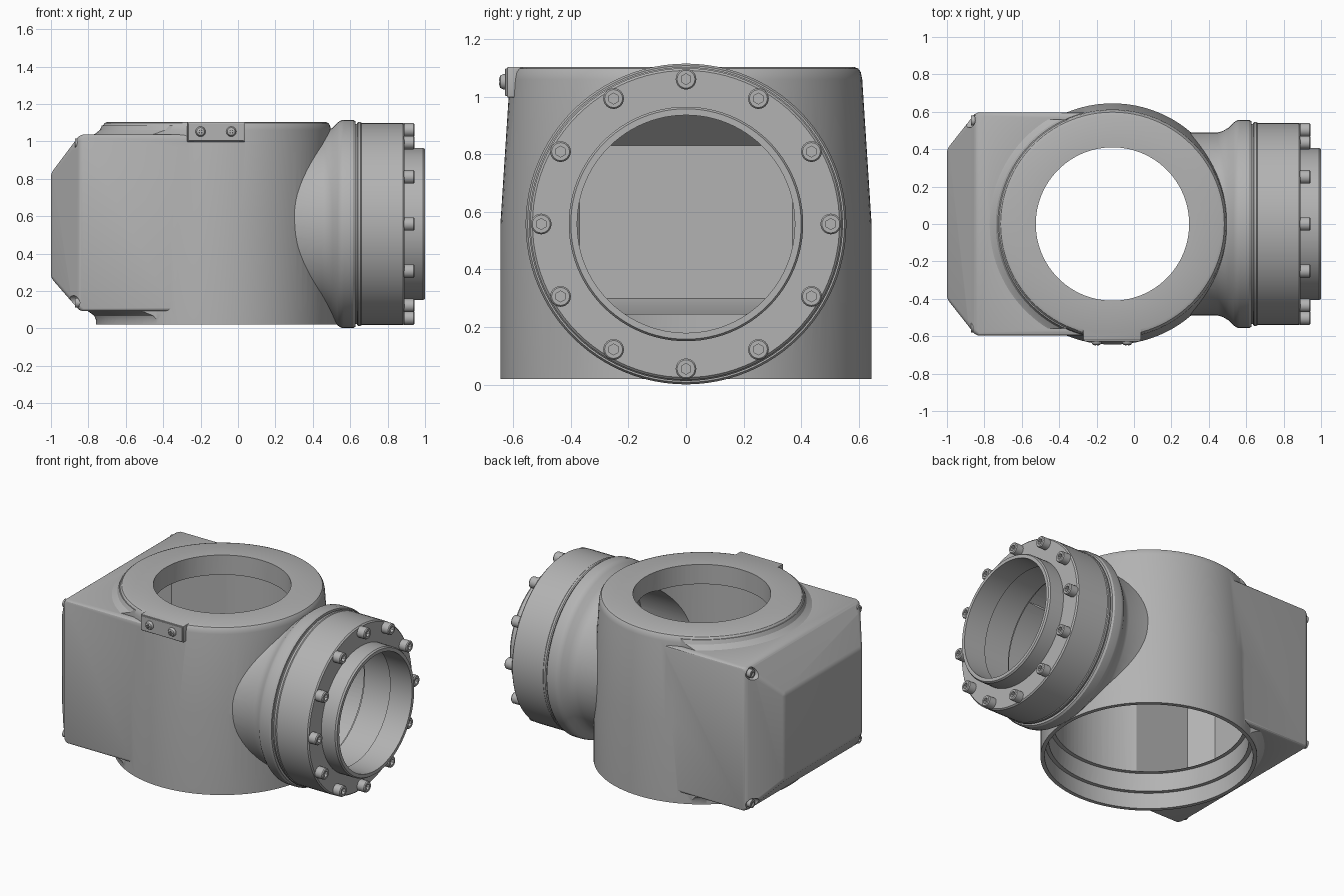
import bpy, bmesh, math
from mathutils import Matrix, Vector

old = bpy.data.objects.get("Cube")
if old:
    bpy.data.objects.remove(old)

metal = bpy.data.materials.new("cast grey metal")
metal.use_nodes = True
GREY = (0.45, 0.45, 0.45, 1)
metal.diffuse_color = GREY
metal.node_tree.nodes["Principled BSDF"].inputs["Base Color"].default_value = GREY

CX, CZ = -0.115, 0.558          # body axis x, branch axis z
ALONG_X = Matrix.Rotation(math.pi / 2, 4, 'Y')
TO_FRONT = Matrix.Rotation(math.pi / 2, 4, 'X')
UP = Matrix.Translation((CX, 0, 0))
BRANCH = Matrix.Translation((0, 0, CZ)) @ ALONG_X


def make(name, bm):
    bmesh.ops.recalc_face_normals(bm, faces=bm.faces)
    mesh = bpy.data.meshes.new(name)
    bm.to_mesh(mesh)
    bm.free()
    mesh.materials.append(metal)
    ob = bpy.data.objects.new(name, mesh)
    bpy.context.collection.objects.link(ob)
    return ob


def lathe(name, profile, matrix, steps=96, ring=False):
    """Revolve (radius, height) points round local z, then place."""
    bm = bmesh.new()
    vs = [bm.verts.new((r, 0, h)) for r, h in profile]
    pairs = list(zip(vs, vs[1:])) + ([(vs[-1], vs[0])] if ring else [])
    edges = [bm.edges.new(p) for p in pairs]
    bmesh.ops.spin(bm, geom=vs + edges, axis=(0, 0, 1), cent=(0, 0, 0),
                   angle=math.tau, steps=steps)
    bmesh.ops.remove_doubles(bm, verts=bm.verts, dist=1e-5)
    bm.transform(matrix)
    return make(name, bm)


def rod(name, r, h0, h1, matrix, steps=96):
    return lathe(name, [(0, h0), (r, h0), (r, h1), (0, h1)], matrix, steps)


def hull(name, sections, bevel=0):
    """Solid through rectangles (x, half width, low z, high z)."""
    bm = bmesh.new()
    for x, w, lo, hi in sections:
        for y in (-w, w):
            for z in (lo, hi):
                bm.verts.new((x, y, z))
    bmesh.ops.convex_hull(bm, input=bm.verts)
    bmesh.ops.dissolve_limit(bm, angle_limit=0.01, verts=bm.verts, edges=bm.edges)
    if bevel:
        bmesh.ops.bevel(bm, geom=bm.edges, offset=bevel, segments=3,
                        profile=0.5, affect='EDGES')
    return make(name, bm)


def block(name, lo, hi, bevel=0):
    bm = bmesh.new()
    bmesh.ops.create_cube(bm, size=1)
    lo, hi = Vector(lo), Vector(hi)
    bm.transform(Matrix.Translation((lo + hi) / 2) @ Matrix.Diagonal((*(hi - lo), 1)))
    if bevel:
        bmesh.ops.bevel(bm, geom=bm.edges, offset=bevel, segments=2,
                        profile=0.5, affect='EDGES')
    return make(name, bm)


def combine(target, tool, operation):
    mod = target.modifiers.new("combine", 'BOOLEAN')
    mod.operation, mod.solver, mod.object = operation, 'EXACT', tool
    bpy.context.view_layer.objects.active = target
    bpy.ops.object.modifier_apply(modifier=mod.name)
    bpy.data.objects.remove(tool)


def smooth(ob, angle=25):
    bpy.ops.object.select_all(action='DESELECT')
    ob.select_set(True)
    bpy.context.view_layer.objects.active = ob
    bpy.ops.object.shade_smooth_by_angle(angle=math.radians(angle))


# Cast housing: drafted upright barrel
body = lathe("housing", [(0, .02), (.645, .02), (.645, .55), (.612, 1.06),
                         (.607, 1.085), (.598, 1.098), (.582, 1.104), (0, 1.104)], UP)

# Rear box with tapered end
combine(body, hull("rear_box", [(-1, .4, .27, .83), (-.845, .597, .092, 1.036),
                                (CX, .597, .092, 1.036)], .018), 'UNION')

# Fillets where the barrel meets the box, above and below
for z, s, r in ((1.03, 1, .612), (.097, -1, .642)):
    fillet = lathe("fillet", [(0, z), (r + .055, z), (r + .035, z + s * .012),
                              (r + .012, z + s * .03), (r + .001, z + s * .055),
                              (0, z + s * .055)], UP)
    combine(fillet, block("fillet_limit", (-1, -.56, 0), (-.3, .56, 1.2)), 'INTERSECT')
    combine(body, fillet, 'UNION')

# Side branch flaring to its flange
combine(body, lathe("branch", [(0, .05), (.49, .05), (.49, .45), (.497, .475),
                               (.515, .505), (.542, .532), (.554, .55), (.557, .565),
                               (.557, .615), (.55, .627), (0, .627)], BRANCH), 'UNION')

# Nameplate boss
combine(body, block("plate_boss", (-.272, -.621, .997), (.038, -.3, 1.1035), .004), 'UNION')

# Hollow inside: top port, chamber, stepped bottom bore, branch bore, box pocket
for tool in (rod("top_port", .41, .9, 1.2, UP),
             rod("chamber", .57, .2, .975, UP),
             rod("bore", .595, .1, .245, UP),
             rod("bottom_mouth", .62, -.1, .125, UP),
             rod("branch_bore", .43, 0, .8, BRANCH),
             hull("pocket", [(-.94, .37, .30, .83), (-.82, .48, .246, .94),
                             (CX, .48, .246, .94)])):
    combine(body, tool, 'DIFFERENCE')

# Corner screw recesses with their screws
for y in (-.553, .553):
    for z in (.137, .99):
        place = Matrix.Translation((0, y, z)) @ ALONG_X
        combine(body, rod("recess", .038, -1.1, -.845, place, 32), 'DIFFERENCE')
        screw = lathe("box_screw", [(0, -.862), (.013, -.862), (.013, -.872),
                                    (.026, -.872), (.026, -.83), (0, -.83)], place, 24)
        smooth(screw)
smooth(body)

# Seal ring in the groove between branch and cover
smooth(lathe("seal_ring", [(.42, .62), (.535, .62), (.535, .645), (.42, .645)],
             BRANCH, ring=True))

# Bolted cover with raised lip and stepped bore
smooth(lathe("branch_cover", [(.43, .636), (.54, .636), (.545, .642), (.545, .655),
                              (.541, .66), (.541, .882), (.533, .89), (.407, .89),
                              (.407, .99), (.4, 1), (.378, 1), (.378, .84),
                              (.405, .84), (.405, .636)], BRANCH, ring=True))

# Hex socket bolts round the cover
bolt = lathe("cover_bolt", [(0, 0), (.036, 0), (.036, .05), (.031, .056), (0, .056)],
             Matrix(), 24)
combine(bolt, rod("socket", .019, .03, .1, Matrix(), 6), 'DIFFERENCE')
smooth(bolt)
for i in range(12):
    a = i * math.tau / 12
    ob = bolt if i == 0 else bolt.copy()
    if i:
        bpy.context.collection.objects.link(ob)
    ob.name = f"cover_bolt_{i + 1}"
    ob.matrix_world = (Matrix.Translation((.888, .503 * math.sin(a), CZ + .503 * math.cos(a)))
                       @ ALONG_X)

# Nameplate and its domed screws
block("nameplate", (-.266, -.628, 1.003), (.032, -.62, 1.098), .002)
for x in (-.2, -.036):
    screw = lathe("plate_screw", [(0, .62), (.027, .62), (.027, .634), (.021, .645),
                                  (.011, .649), (0, .65)],
                  Matrix.Translation((x, 0, 1.052)) @ TO_FRONT, 24)
    for size in ((.013, .003), (.003, .013)):
        combine(screw, block("slot", (x - size[0], -.7, 1.052 - size[1]),
                             (x + size[0], -.641, 1.052 + size[1])), 'DIFFERENCE')
    smooth(screw)
